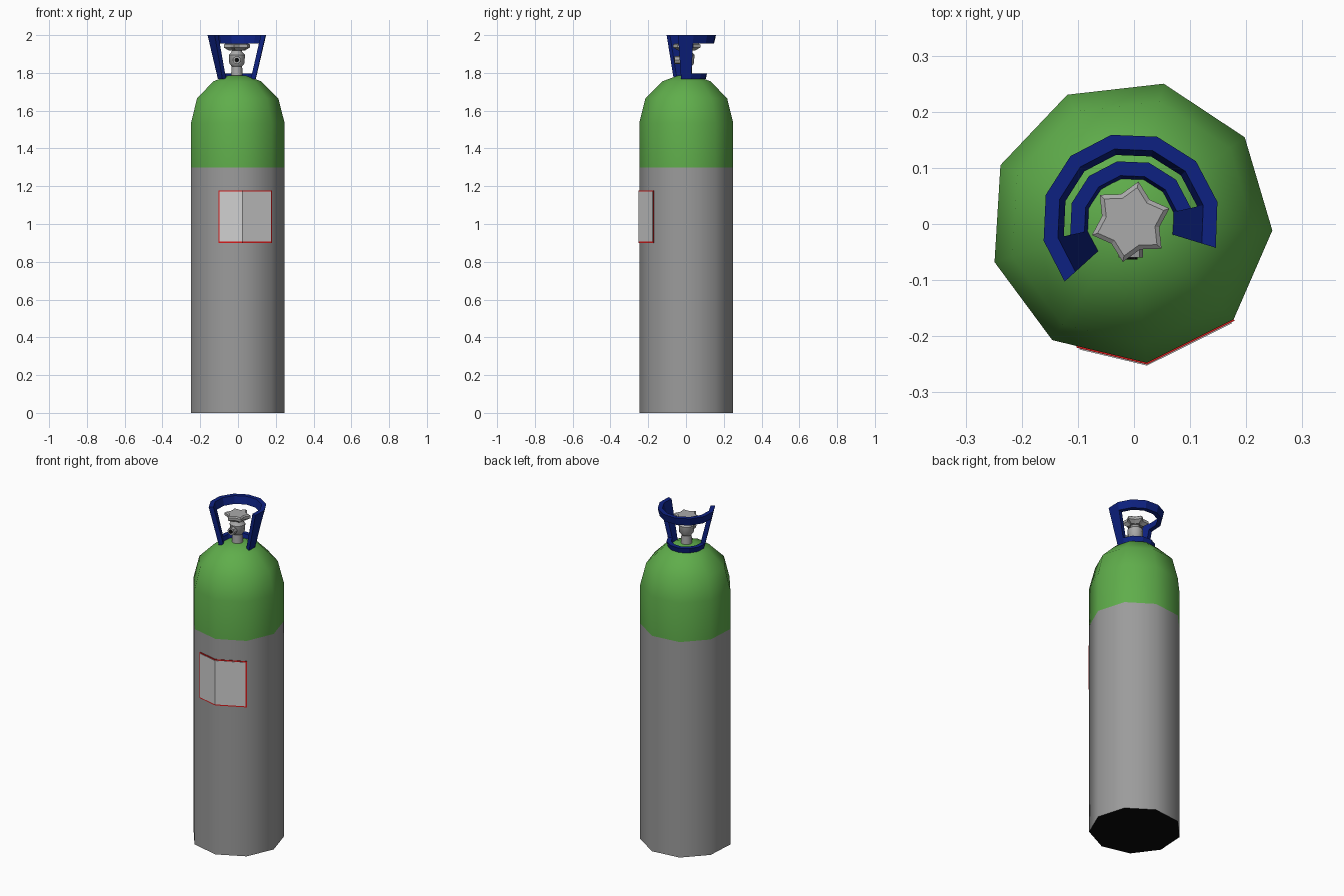
import bpy, bmesh, math
from mathutils import Vector

if "Cube" in bpy.data.objects:
    bpy.data.objects.remove(bpy.data.objects["Cube"])

CX, CY = -0.006, 0.004   # common axis of tank, collar and valve


def mat(name, r, g, b):
    m = bpy.data.materials.new(name)
    m.diffuse_color = (r, g, b, 1)
    m.use_nodes = True
    m.node_tree.nodes["Principled BSDF"].inputs["Base Color"].default_value = m.diffuse_color
    return m


GREY = mat("tank grey", 0.33, 0.33, 0.33)
GREEN = mat("shoulder green", 0.115, 0.42, 0.07)
BLUE = mat("collar blue", 0.004, 0.015, 0.22)
STEEL = mat("valve steel", 0.40, 0.40, 0.40)
PAPER = mat("label paper", 0.62, 0.62, 0.62)
RED = mat("label red", 0.65, 0.01, 0.01)
BLACK = mat("black", 0.003, 0.003, 0.003)


def finish(name, bm, mats, smooth=None):
    bmesh.ops.recalc_face_normals(bm, faces=bm.faces)
    me = bpy.data.meshes.new(name)
    bm.to_mesh(me)
    bm.free()
    for m in mats:
        me.materials.append(m)
    ob = bpy.data.objects.new(name, me)
    bpy.context.collection.objects.link(ob)
    if smooth:
        bpy.ops.object.select_all(action='DESELECT')
        ob.select_set(True)
        bpy.context.view_layer.objects.active = ob
        bpy.ops.object.shade_smooth_by_angle(angle=math.radians(smooth))
    return ob


def polar(r, deg, z):
    a = math.radians(deg)
    return Vector((CX + r * math.cos(a), CY + r * math.sin(a), z))


def loft(bm, rings):
    """Join closed rings of points and cap both ends."""
    vs = [[bm.verts.new(p) for p in ring] for ring in rings]
    n = len(vs[0])
    for a, b in zip(vs, vs[1:]):
        for i in range(n):
            j = (i + 1) % n
            bm.faces.new((a[i], a[j], b[j], b[i]))
    bm.faces.new(vs[0][::-1])
    bm.faces.new(vs[-1])


def lathe(bm, profile, sides, start=0):
    loft(bm, [[polar(r, start + 360 * i / sides, z) for i in range(sides)]
              for r, z in profile])


# Tank: nine-sided bottle, green above 1.3, black base
R, START = 0.253, -3.5
bm = bmesh.new()
lathe(bm, [(R, 0), (R, 1.3), (R, 1.535), (0.22, 1.665), (0.13, 1.755), (0.05, 1.785)], 9, START)
for f in bm.faces:
    c = f.calc_center_median()
    f.material_index = 2 if c.z < 0.01 else (1 if c.z > 1.3 else 0)
finish("tank", bm, [GREY, GREEN, BLACK], 50)

# Label: thin plates following the two front sides of the tank
corners = [polar(R, START - 40 * k, 0) for k in (1, 2, 3)]
left_end = corners[1].lerp(corners[2], 0.74)
path = [left_end, corners[1], corners[0]]


def label_plate(name, trim, lift, z0, z1, m):
    pts = [p.copy() for p in path]
    pts[0] += (pts[1] - pts[0]).normalized() * trim
    pts[2] += (pts[1] - pts[2]).normalized() * trim
    axis = Vector((CX, CY, 0))
    out = [p + (p - axis).normalized() * lift for p in pts]
    bm = bmesh.new()
    loft(bm, [[Vector((p.x, p.y, z)) for p in pts + out[::-1]] for z in (z0, z1)])
    finish(name, bm, [m])


label_plate("label_border", 0.0, 0.003, 0.90, 1.178, RED)
label_plate("label_sheet", 0.007, 0.005, 0.907, 1.171, PAPER)


# Guard collar: open flared cage of two rings and two posts
def collar_section(bm, first, last, z0, z1):
    rings = []
    for k in range(first, last + 1):
        ring = []
        for z, inner in ((z0, 1), (z0, 0), (z1, 0), (z1, 1)):
            r = 0.103 + (z - 1.768) * 0.24
            ring.append(polar(r - 0.026 * inner, -17 + 29.9 * k, z))
        rings.append(ring)
    loft(bm, rings)


bm = bmesh.new()
collar_section(bm, 0, 8, 1.768, 1.798)
collar_section(bm, 0, 8, 1.955, 2.0)
collar_section(bm, 0, 1, 1.798, 1.955)
collar_section(bm, 7, 8, 1.798, 1.955)
finish("guard_collar", bm, [BLUE])

# Valve body
bm = bmesh.new()
lathe(bm, [(0.032, 1.76), (0.028, 1.835), (0.04, 1.85), (0.043, 1.895),
           (0.028, 1.91), (0.024, 1.937)], 10)
finish("valve_body", bm, [STEEL], 40)

# Valve outlet facing the front, with dark bore
for name, r, y, m in (("valve_outlet", 0.022, -0.06, STEEL), ("outlet_bore", 0.012, -0.063, BLACK)):
    bm = bmesh.new()
    loft(bm, [[Vector((CX + r * math.cos(i * math.tau / 8), yy,
                       1.868 + r * math.sin(i * math.tau / 8))) for i in range(8)]
              for yy in (CY, y)])
    finish(name, bm, [m], 40)

# Hand wheel: six-pointed star
bm = bmesh.new()
loft(bm, [[polar(s * (0.073 if i % 2 == 0 else 0.052), 19 + 30 * i, z) for i in range(12)]
          for s, z in ((0.6, 1.918), (1, 1.934), (1, 1.95), (0.85, 1.956))])
finish("hand_wheel", bm, [STEEL])
